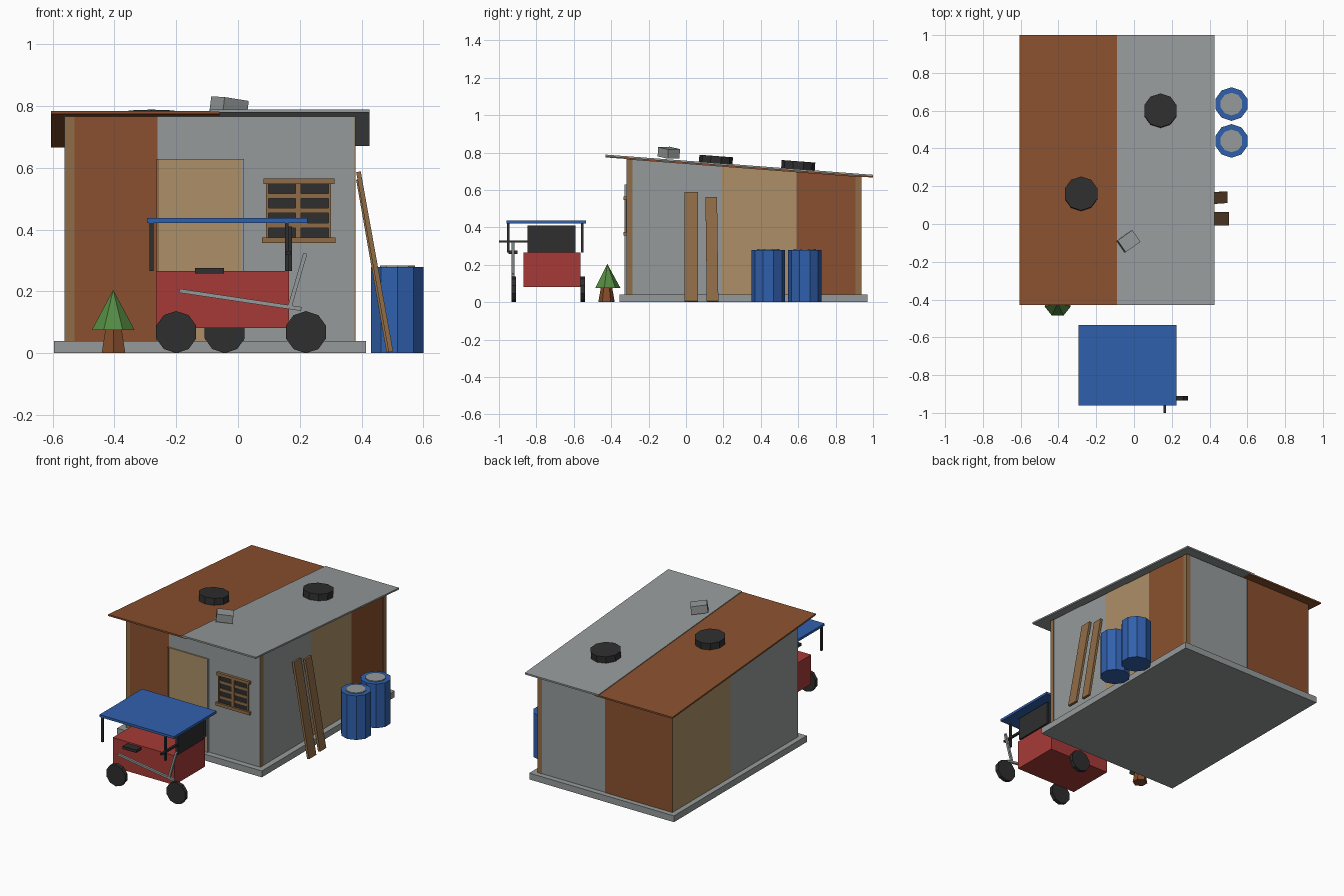
import bpy, bmesh, math
from mathutils import Matrix, Vector

if "Cube" in bpy.data.objects:
    bpy.data.objects.remove(bpy.data.objects["Cube"], do_unlink=True)


def material(name, rgb):
    lin = [((c / 255 + 0.055) / 1.055) ** 2.4 for c in rgb] + [1]
    m = bpy.data.materials.new(name)
    m.use_nodes = True
    m.diffuse_color = lin
    m.node_tree.nodes["Principled BSDF"].inputs["Base Color"].default_value = lin
    return m


RUST = material("rust_panel", (138, 80, 46))
GREY = material("grey_metal", (150, 154, 154))
BLUE = material("blue", (48, 96, 172))
TAN = material("tan_board", (172, 143, 103))
WOOD = material("wood", (143, 108, 70))
RED = material("red", (166, 58, 54))
DARK = material("dark_rubber", (46, 46, 46))
GREEN = material("leaf_green", (84, 138, 66))
TRUNK = material("trunk_brown", (132, 76, 42))

SLOPE = 0.0755
EAVE = -0.43
TILT = Matrix.Rotation(-math.atan(SLOPE), 4, 'X')


def roof_z(y, front=0.774):
    return front - SLOPE * (y - EAVE)


def finish(name, bm, mat):
    bmesh.ops.recalc_face_normals(bm, faces=bm.faces)
    me = bpy.data.meshes.new(name)
    bm.to_mesh(me)
    bm.free()
    me.materials.append(mat)
    ob = bpy.data.objects.new(name, me)
    bpy.context.collection.objects.link(ob)
    return ob


def box(name, mat, x, y, z, top=None, bottom=None):
    """Box from ranges; top and bottom may follow the roof slope."""
    bm = bmesh.new()
    bmesh.ops.create_cube(bm, size=1)
    for v in bm.verts:
        up = v.co.z > 0
        v.co.x = x[v.co.x > 0]
        v.co.y = y[v.co.y > 0]
        line = top if up else bottom
        v.co.z = roof_z(v.co.y, line) if line else z[up]
    return finish(name, bm, mat)


def panel(name, mat, x, y):
    return box(name, mat, x, y, (0.04, 0), top=0.774)


def cone(name, mat, sides, r1, r2, depth, loc, rot=Matrix()):
    bm = bmesh.new()
    bmesh.ops.create_cone(bm, cap_ends=True, segments=sides, radius1=r1, radius2=r2,
                          depth=depth, matrix=Matrix.Translation(loc) @ rot)
    return finish(name, bm, mat)


def beam(name, mat, a, b, width, thick):
    """Rectangular bar between two points; width lies along y."""
    a, b = Vector(a), Vector(b)
    d = (b - a).normalized()
    side = Vector((0, 1, 0))
    side = (side - d * side.dot(d)).normalized()
    rot = Matrix((side.cross(d), side, d)).transposed().to_4x4()
    bm = bmesh.new()
    size = Matrix.Diagonal((thick, width, (b - a).length, 1))
    bmesh.ops.create_cube(bm, size=1, matrix=Matrix.Translation((a + b) / 2) @ rot @ size)
    return finish(name, bm, mat)


# Foundation and roof sheets
box("foundation_slab", GREY, (-0.595, 0.415), (-0.355, 0.97), (0, 0.04))
box("roof_sheet_rust", RUST, (-0.605, -0.06), (EAVE, 1), None, top=0.784, bottom=0.774)
box("roof_sheet_grey", GREY, (-0.09, 0.425), (EAVE, 1), None, top=0.789, bottom=0.779)

# Front wall
panel("front_wall_rust", RUST, (-0.53, -0.26), (-0.318, -0.29))
panel("front_wall_grey", GREY, (-0.26, 0.377), (-0.318, -0.29))
# Right-hand (+x) wall
for label, mat, y in (("grey", GREY, (-0.29, 0.19)), ("tan", TAN, (0.19, 0.59)),
                      ("rust", RUST, (0.59, 0.907))):
    panel("left_wall_" + label, mat, (0.355, 0.378), y)
# Opposite (-x) wall
panel("right_wall_grey", GREY, (-0.562, -0.54), (-0.315, 0.36))
panel("right_wall_tan", TAN, (-0.562, -0.54), (0.36, 0.937))
# Back wall
panel("back_wall_grey", GREY, (-0.09, 0.355), (0.91, 0.935))
panel("back_wall_rust", RUST, (-0.561, -0.09), (0.91, 0.938))
# Corner posts
panel("front_right_post", WOOD, (-0.56, -0.53), (-0.316, -0.286))
panel("front_left_post", WOOD, (0.35, 0.38), (-0.316, -0.286))
panel("back_left_post", WOOD, (0.35, 0.38), (0.907, 0.937))

# Door
box("door", TAN, (-0.255, 0.01), (-0.326, -0.317), (0.04, 0.628))
box("door_hinge_strip", WOOD, (-0.264, -0.255), (-0.329, -0.317), (0.04, 0.628))
box("door_edge_strip", GREY, (0.01, 0.019), (-0.329, -0.317), (0.04, 0.628))

# Window with bars
box("window_pane", DARK, (0.09, 0.3), (-0.323, -0.317), (0.37, 0.552))
box("window_lintel", WOOD, (0.083, 0.312), (-0.335, -0.317), (0.547, 0.566))
box("window_sill", WOOD, (0.077, 0.315), (-0.335, -0.317), (0.356, 0.375))
for i in range(3):
    z = 0.413 + i * 0.048
    box("window_bar", WOOD, (0.09, 0.3), (-0.328, -0.322), (z - 0.008, z + 0.008))
for x in (0.095, 0.195, 0.297):
    w = 0.009 if x == 0.195 else 0.004
    box("window_upright", WOOD, (x - w, x + w), (-0.329, -0.322), (0.375, 0.547))

# Tyres and block on the roof
for x, y, front in ((-0.28, 0.16, 0.784), (0.14, 0.6, 0.789)):
    cone("roof_tyre", DARK, 10, 0.09, 0.09, 0.042, (x, y, roof_z(y, front) + 0.021), TILT)
block = box("roof_block", GREY, (-0.048, 0.048), (-0.038, 0.038), (-0.025, 0.025))
block.location = (-0.029, -0.092, 0.799)
block.rotation_euler = (0.03, 0.13, math.radians(35))

# Barrels
for y in (0.44, 0.635):
    cone("barrel", BLUE, 10, 0.089, 0.089, 0.278, (0.516, y, 0.139))
    cone("barrel_lid", GREY, 10, 0.06, 0.06, 0.01, (0.516, y, 0.279))

# Leaning planks
beam("plank", WOOD, (0.495, 0.028, 0.004), (0.39, 0.028, 0.587), 0.072, 0.015)
beam("plank", WOOD, (0.488, 0.142, 0.004), (0.39, 0.135, 0.562), 0.062, 0.015)

# Small tree
cone("tree_trunk", TRUNK, 6, 0.044, 0.03, 0.08, (-0.403, -0.425, 0.04))
cone("tree_crown", GREEN, 7, 0.071, 0, 0.13, (-0.404, -0.421, 0.14))

# Cart body, canopy and seat back
box("cart_body", RED, (-0.265, 0.165), (-0.87, -0.565), (0.081, 0.266))
box("cart_canopy", BLUE, (-0.295, 0.225), (-0.96, -0.535), (0.422, 0.437))
for x in (-0.28, 0.158):
    for y in (-0.95, -0.555):
        box("canopy_post", DARK, (x - 0.006, x + 0.006), (y - 0.006, y + 0.006), (0.266, 0.422))
box("cart_back_board", DARK, (0.158, 0.175), (-0.848, -0.592), (0.266, 0.41))

# Wheels
UPRIGHT = Matrix.Rotation(math.pi / 2, 4, 'X')
for x, y in ((-0.2, -0.922), (0.22, -0.922), (-0.043, -0.552)):
    cone("wheel", DARK, 10, 0.068, 0.068, 0.024, (x, y, 0.068), UPRIGHT)

# Pedal frame
beam("frame_bar", GREY, (-0.19, -0.925, 0.202), (0.205, -0.925, 0.143), 0.014, 0.013)
beam("steering_bar", GREY, (0.168, -0.925, 0.152), (0.218, -0.925, 0.323), 0.014, 0.013)
box("saddle", DARK, (-0.14, -0.045), (-0.95, -0.9), (0.258, 0.276))
box("handlebar", DARK, (0.156, 0.17), (-1, -0.83), (0.318, 0.33))
